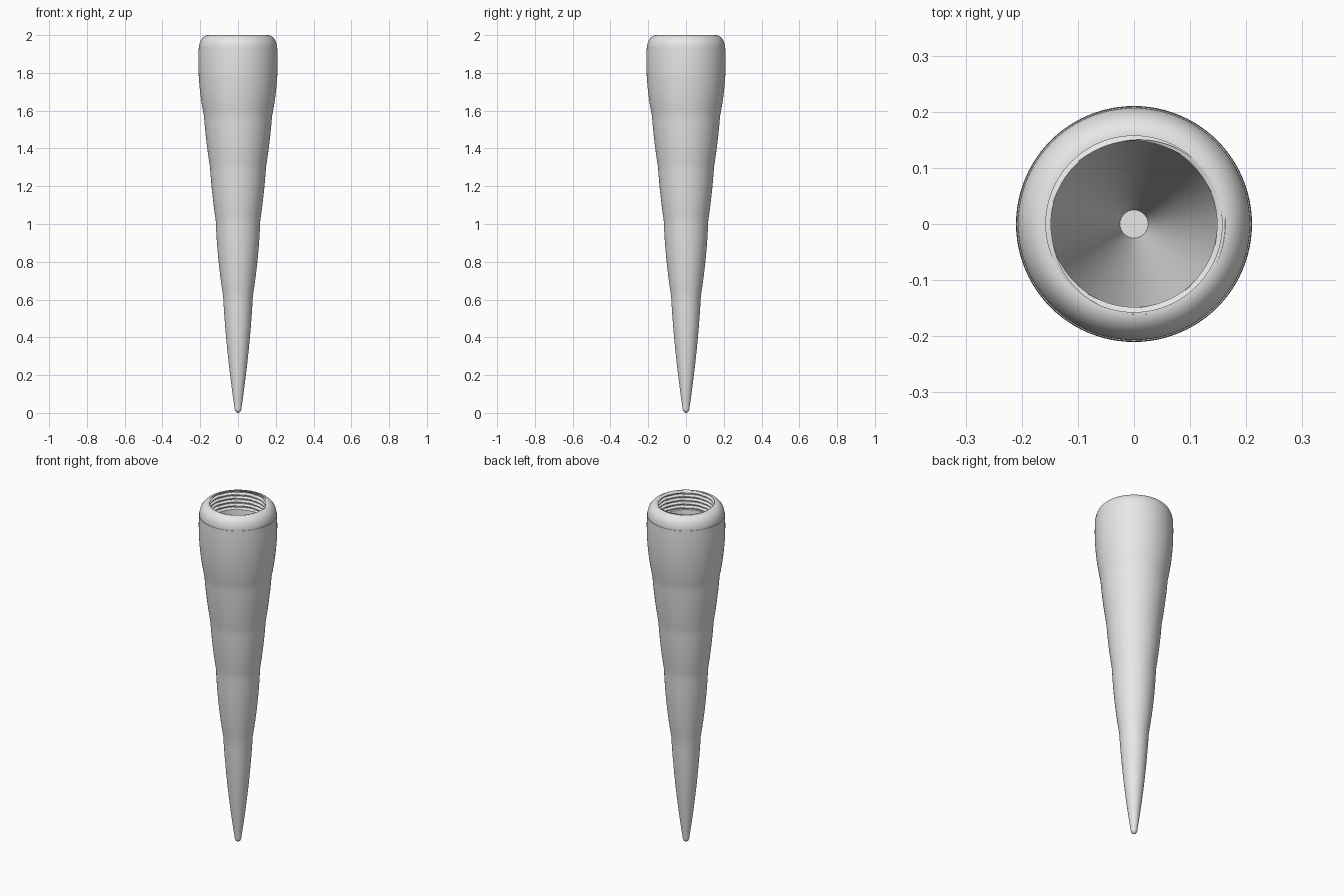
import bpy
import bmesh
from math import sin, cos, pi, tau, radians

cube = bpy.data.objects.get("Cube")
if cube:
    bpy.data.objects.remove(cube, do_unlink=True)

SIDES = 96
PITCH = 0.022
TURNS = 5
ROWS = 10            # rings per thread turn
CREST, ROOT = 0.148, 0.163

grey = bpy.data.materials.new("light grey")
grey.use_nodes = True
colour = (0.8, 0.8, 0.8, 1)
grey.diffuse_color = colour
grey.node_tree.nodes["Principled BSDF"].inputs["Base Color"].default_value = colour


def lathe(name, rings, radius, cap_first=False, cap_last=False):
    """Skin a stack of rings; radius(ring, angle) gives each point's radius."""
    bm = bmesh.new()
    loops = []
    for ring in rings:
        loop = []
        for i in range(SIDES):
            a = tau * i / SIDES
            r = radius(ring, a)
            loop.append(bm.verts.new((r * cos(a), r * sin(a), ring[1])))
        loops.append(loop)
    for low, high in zip(loops, loops[1:]):
        for i in range(SIDES):
            j = (i + 1) % SIDES
            bm.faces.new((low[i], low[j], high[j], high[i]))
    if cap_first:
        bm.faces.new(loops[0][::-1])
    if cap_last:
        bm.faces.new(loops[-1])
    mesh = bpy.data.meshes.new(name)
    bm.to_mesh(mesh)
    bm.free()
    mesh.materials.append(grey)
    obj = bpy.data.objects.new(name, mesh)
    bpy.context.collection.objects.link(obj)
    bpy.ops.object.select_all(action="DESELECT")
    obj.select_set(True)
    bpy.context.view_layer.objects.active = obj
    bpy.ops.object.shade_smooth_by_angle(angle=radians(7))
    return obj


def plain(ring, angle):
    return ring[0]


# Tapered body: rounded tip, then gently bulging sections meeting at creases
body = []
for k in range(1, 17):
    t = k / 16 * pi / 2
    body.append((0.018 * sin(t), 0.025 * (1 - cos(t))))
stations = [(0.018, 0.025), (0.079, 0.62), (0.118, 1.02),
            (0.148, 1.3), (0.18, 1.57), (0.209, 1.93)]
bulges = [0.007, 0.006, 0.003, 0.003, 0.011]
for (r0, z0), (r1, z1), bulge in zip(stations, stations[1:], bulges):
    for k in range(1, 13):
        t = k / 12
        body.append((r0 + (r1 - r0) * t + 4 * bulge * t * (1 - t), z0 + (z1 - z0) * t))
lathe("tapered_body", body, plain, cap_first=True)

# Rounded collar rolling over to the flat rim
collar = [(0.209, 1.93)]
for k in range(25):
    t = k / 24 * pi / 2
    collar.append((0.157 + 0.05 * cos(t), 1.93 + 0.07 * sin(t)))
lathe("rounded_collar", collar, plain)


# Threaded mouth: the groove phase follows the angle, making a helix
def thread_radius(ring, angle):
    phase = (ring[1] / PITCH - angle / tau) % 1
    ridge = min(1, max(0, 1.5 - abs(phase - 0.5) * 4))
    return ROOT - (ROOT - CREST) * ridge


depth = PITCH * TURNS
thread = [(ROOT, 2 - depth * k / (ROWS * TURNS)) for k in range(ROWS * TURNS + 1)]
lathe("threaded_mouth", thread, thread_radius)

# Hollow cone below the thread, with a ledge at its top and a flat floor
hollow = [(0.165, 2 - depth), (CREST, 2 - depth), (0.025, 0.4)]
lathe("hollow_core", hollow, plain, cap_last=True)
